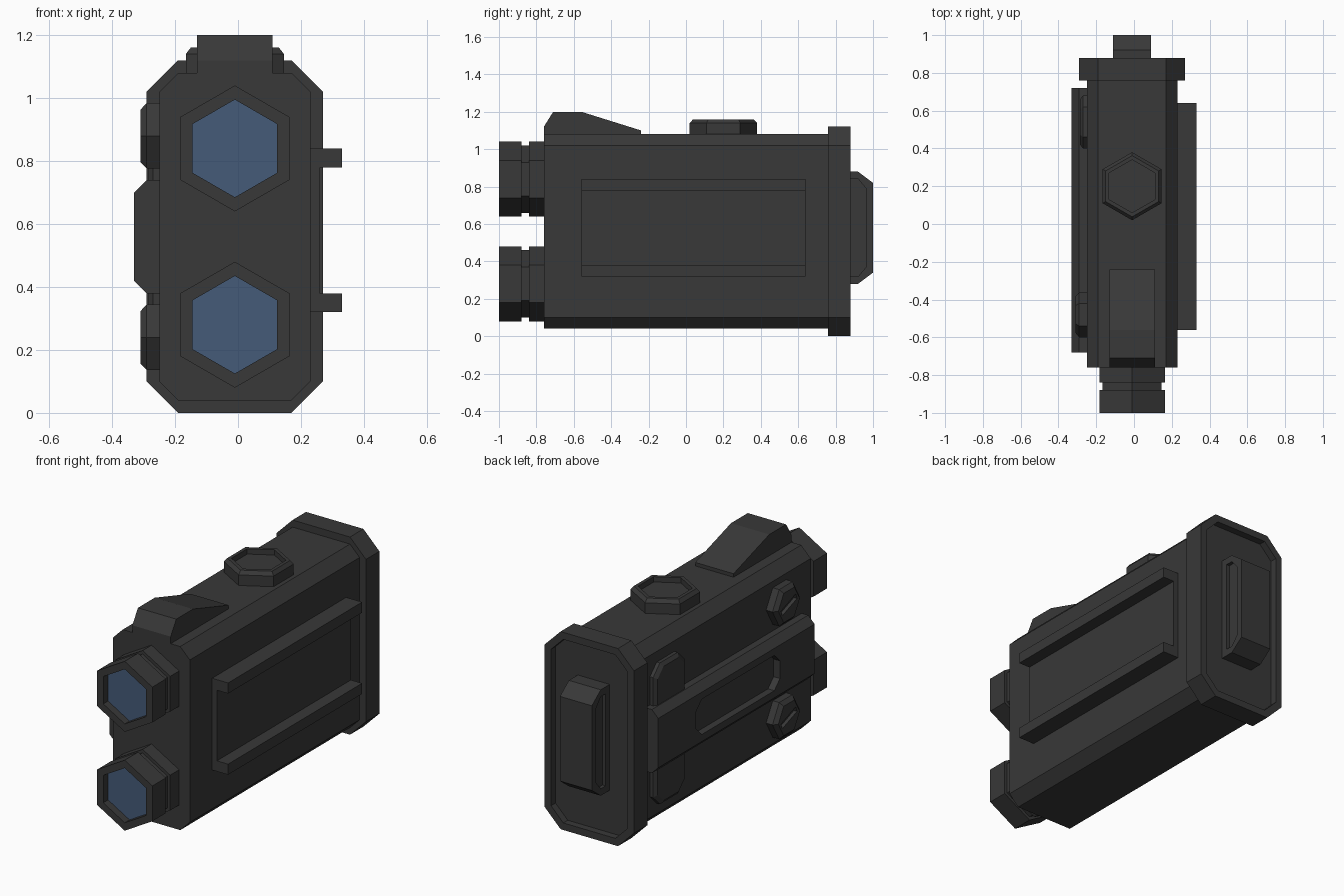
import bpy, bmesh, math
from mathutils import Matrix, Vector

if "Cube" in bpy.data.objects:
    bpy.data.objects.remove(bpy.data.objects["Cube"])

CX = -0.01  # centre line of the housing


def material(name, rgb):
    m = bpy.data.materials.new(name)
    m.diffuse_color = (*rgb, 1)
    m.use_nodes = True
    m.node_tree.nodes["Principled BSDF"].inputs["Base Color"].default_value = m.diffuse_color
    return m


DARK = material("dark grey", (0.04, 0.04, 0.04))
BLUE = material("lens blue", (0.06, 0.105, 0.19))

PLACE = {"x": lambda u, v, d: (d, u, v),
         "y": lambda u, v, d: (u, d, v),
         "z": lambda u, v, d: (u, v, d)}


def loft(name, axis, sections, mat=DARK):
    """Skin a row of (outline, depth) sections along an axis and cap both ends."""
    bm = bmesh.new()
    rings = [[bm.verts.new(PLACE[axis](u, v, d)) for u, v in pts] for pts, d in sections]
    n = len(rings[0])
    for a, b in zip(rings, rings[1:]):
        for i in range(n):
            j = (i + 1) % n
            bm.faces.new((a[i], a[j], b[j], b[i]))
    bm.faces.new(rings[0])
    bm.faces.new(rings[-1])
    bmesh.ops.recalc_face_normals(bm, faces=bm.faces)
    me = bpy.data.meshes.new(name)
    bm.to_mesh(me)
    bm.free()
    me.materials.append(mat)
    ob = bpy.data.objects.new(name, me)
    bpy.context.collection.objects.link(ob)
    return ob


def octagon(u0, u1, v0, v1, c):
    return [(u0 + c, v0), (u1 - c, v0), (u1, v0 + c), (u1, v1 - c),
            (u1 - c, v1), (u0 + c, v1), (u0, v1 - c), (u0, v0 + c)]


def rect(u0, u1, v0, v1):
    return [(u0, v0), (u1, v0), (u1, v1), (u0, v1)]


def hexagon(u, v, r, start):
    return [(u + r * math.cos(start + i * math.pi / 3),
             v + r * math.sin(start + i * math.pi / 3)) for i in range(6)]


def cut(ob, cutter):
    m = ob.modifiers.new("cut", "BOOLEAN")
    m.object = cutter
    m.solver = "EXACT"
    bpy.context.view_layer.objects.active = ob
    bpy.ops.object.modifier_apply(modifier=m.name)
    bpy.data.objects.remove(cutter)


# Housing and rear flange with recessed back panel
body = octagon(-0.25, 0.23, 0.04, 1.08, 0.06)
loft("housing", "y", [(body, -0.76), (body, 0.78)])
rim = octagon(-0.29, 0.27, 0, 1.12, 0.10)
panel = octagon(-0.25, 0.23, 0.04, 1.08, 0.077)
loft("rear_flange", "y", [(rim, 0.76), (rim, 0.88), (panel, 0.88), (panel, 0.84)])

# Rear handle with recessed sides
outer = [(0.84, 0.28), (0.92, 0.28), (1, 0.34), (1, 0.82), (0.92, 0.88), (0.84, 0.88)]
inner = [(0.92 + (y - 0.92) * 0.55, 0.58 + (z - 0.58) * 0.87) for y, z in outer]
loft("rear_handle", "x", [(inner, -0.09), (inner, -0.11), (outer, -0.11),
                          (outer, 0.09), (inner, 0.09), (inner, 0.07)])

# Two hexagonal lens barrels with grooves and recessed glass
for label, z in (("upper", 0.84), ("lower", 0.28)):
    steps = [(0.20, -0.74), (0.20, -0.84), (0.18, -0.84), (0.18, -0.88),
             (0.20, -0.88), (0.20, -1.0), (0.155, -1.0), (0.155, -0.95)]
    loft(label + "_lens_barrel", "y",
         [(hexagon(CX, z, r, math.pi / 2), y) for r, y in steps])
    glass = hexagon(CX, z, 0.155, math.pi / 2)
    loft(label + "_lens_glass", "y", [(glass, -0.952), (glass, -0.957)], BLUE)

# Sloped sight hump on top
hump = [(-0.76, 1.06), (-0.76, 1.12), (-0.71, 1.2), (-0.56, 1.2), (-0.24, 1.10), (-0.24, 1.06)]
loft("top_hump", "x", [(hump, -0.13), (hump, 0.11)])

# Hexagonal cap on top
steps = [(0.18, 1.06), (0.18, 1.14), (0.162, 1.16), (0.14, 1.16), (0.14, 1.13)]
loft("top_cap", "z", [(hexagon(CX, 0.20, r, math.pi / 2), z) for r, z in steps])

# Mounting plate with two rails on the right side
plate = rect(-0.56, 0.64, 0.34, 0.82)
loft("mount_plate", "x", [(plate, 0.22), (plate, 0.26)])
for label, z in (("upper", 0.78), ("lower", 0.32)):
    bar = rect(-0.56, 0.64, z, z + 0.06)
    loft(label + "_mount_rail", "x", [(bar, 0.22), (bar, 0.33)])

# Left grip bar with a slot recess
grip_profile = [(-0.24, 0.38), (-0.24, 0.74), (-0.29, 0.74),
                (-0.33, 0.70), (-0.33, 0.42), (-0.29, 0.38)]
grip = loft("left_grip", "y", [(grip_profile, -0.68), (grip_profile, 0.72)])
slot = octagon(-0.37, 0.38, 0.46, 0.66, 0.05)
cut(grip, loft("grip_cutter", "x", [(slot, -0.36), (slot, -0.29)]))

# Clasp plate behind the grip
clasp = octagon(0.40, 0.68, 0.16, 0.96, 0.06)
clasp_top = octagon(0.42, 0.66, 0.18, 0.94, 0.052)
loft("left_clasp", "x", [(clasp, -0.24), (clasp, -0.27), (clasp_top, -0.285)])

# Slotted hexagonal bolts on the left side
for label, z in (("upper", 0.88), ("lower", 0.24)):
    steps = [(0.12, -0.24), (0.12, -0.29), (0.096, -0.31)]
    bolt = loft(label + "_bolt", "x", [(hexagon(-0.48, z, r, 0), x) for r, x in steps])
    turn = Matrix.Rotation(math.radians(-20), 2)
    groove = [tuple(Vector((-0.48, z)) + turn @ Vector(p))
              for p in rect(-0.07, 0.07, -0.016, 0.016)]
    cut(bolt, loft("bolt_cutter", "x", [(groove, -0.33), (groove, -0.29)]))
